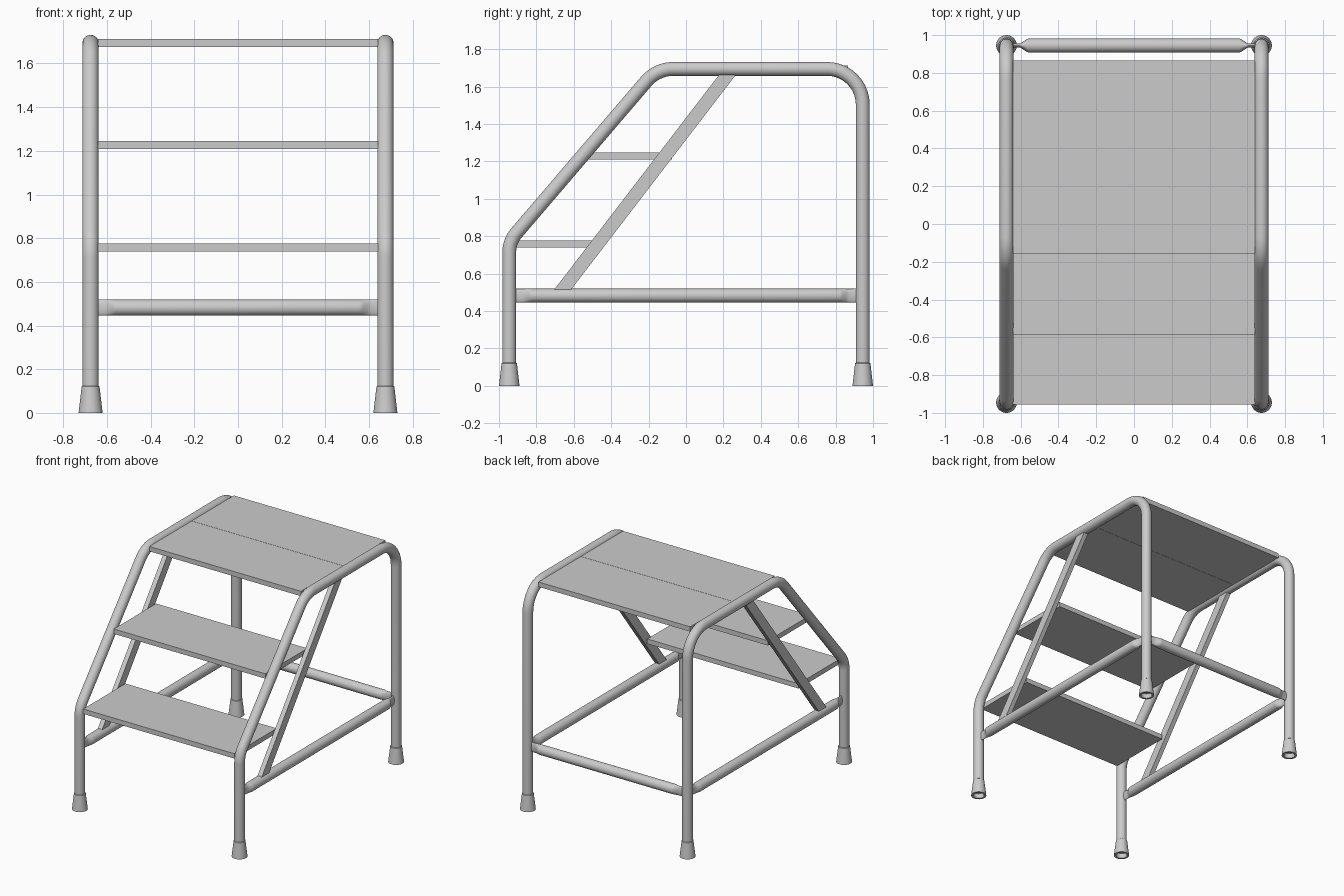
import bpy, bmesh, math
from mathutils import Vector

if "Cube" in bpy.data.objects:
    bpy.data.objects.remove(bpy.data.objects["Cube"])

SIDE_X, LEG_Y, R = 0.675, 0.945, 0.037
N = 32
X = Vector((1, 0, 0))


def finish(name, bm, smooth=True):
    bmesh.ops.recalc_face_normals(bm, faces=bm.faces)
    me = bpy.data.meshes.new(name)
    bm.to_mesh(me)
    bm.free()
    ob = bpy.data.objects.new(name, me)
    bpy.context.collection.objects.link(ob)
    if smooth:
        bpy.ops.object.select_all(action='DESELECT')
        ob.select_set(True)
        bpy.context.view_layer.objects.active = ob
        bpy.ops.object.shade_smooth_by_angle(angle=math.radians(35))
    return ob


def loft(name, sections):
    """Skin oval sections: (centre, axis u, axis v, radius u, radius v)."""
    bm = bmesh.new()
    rings = []
    for c, u, v, ru, rv in sections:
        rings.append([bm.verts.new(c + u * ru * math.cos(2 * math.pi * i / N)
                                   + v * rv * math.sin(2 * math.pi * i / N))
                      for i in range(N)])
    for a, b in zip(rings, rings[1:]):
        for i in range(N):
            j = (i + 1) % N
            bm.faces.new((a[i], a[j], b[j], b[i]))
    bm.faces.new(rings[0])
    bm.faces.new(rings[-1])
    return finish(name, bm)


def fillet(points, radii, steps=10):
    """Round the inner corners of a path."""
    out = [points[0]]
    for p, c, q, r in zip(points, points[1:], points[2:], radii):
        d1, d2 = (p - c).normalized(), (q - c).normalized()
        half = d1.angle(d2) / 2
        centre = c + (d1 + d2).normalized() * r / math.sin(half)
        t = r / math.tan(half)
        a, b = c + d1 * t - centre, c + d2 * t - centre
        w = a.angle(b)
        for k in range(steps + 1):
            s = k / steps
            out.append(centre + (a * math.sin((1 - s) * w) + b * math.sin(s * w)) / math.sin(w))
    return out + [points[-1]]


def tube(name, path):
    secs = []
    for i, p in enumerate(path):
        t = (path[min(i + 1, len(path) - 1)] - path[max(i - 1, 0)]).normalized()
        if 0 < i < len(path) - 1:
            t = ((path[i + 1] - p).normalized() + (p - path[i - 1]).normalized()).normalized()
        secs.append((p, t.cross(X), X, R, R))
    return loft(name, secs)


def crimped_rail(name, a, b):
    """Round rail whose ends are pressed flat, keeping their height."""
    d = (b - a).normalized()
    u, v = d.cross(Vector((0, 0, 1))), Vector((0, 0, 1))
    half, mid = (b - a).length / 2, (a + b) / 2
    prof = [(0, .010), (.045, .010), (.055, .015), (.075, .029), (.085, .035), (.095, R)]
    prof = [(s - half, w) for s, w in prof] + [(half - s, w) for s, w in reversed(prof)]
    return loft(name, [(mid + d * s, u, v, w, R) for s, w in prof])


def prism(name, outline, x0, x1):
    """Extrude a y-z outline along x."""
    bm = bmesh.new()
    f = bm.faces.new([bm.verts.new((x0, y, z)) for y, z in outline])
    ext = bmesh.ops.extrude_face_region(bm, geom=[f])
    bmesh.ops.translate(bm, vec=(x1 - x0, 0, 0),
                        verts=[g for g in ext['geom'] if isinstance(g, bmesh.types.BMVert)])
    return finish(name, bm, False)


def foot(name, x, y):
    prof = [(.036, .124), (.041, .120), (.055, 0), (.040, 0), (.036, .035), (0, .035)]
    bm = bmesh.new()
    vs = [bm.verts.new((r, 0, z)) for r, z in prof]
    es = [bm.edges.new(e) for e in zip(vs, vs[1:])]
    bmesh.ops.spin(bm, geom=vs + es, cent=(0, 0, 0), axis=(0, 0, 1), angle=2 * math.pi, steps=N)
    bmesh.ops.remove_doubles(bm, verts=bm.verts, dist=1e-4)
    bmesh.ops.translate(bm, vec=(x, y, 0), verts=bm.verts)
    return finish(name, bm)


# Both sides: bent frame, lower rail, sloping strut and feet
for side, s in (("left", -1), ("right", 1)):
    x = s * SIDE_X
    pts = [Vector((x, y, z)) for y, z in
           ((-LEG_Y, .04), (-LEG_Y, .772), (-.156, 1.694), (LEG_Y, 1.694), (LEG_Y, .04))]
    tube(side + "_frame", fillet(pts, (.16, .19, .19)))
    crimped_rail(side + "_lower_rail", Vector((x, -.915, .482)), Vector((x, .915, .482)))
    prism(side + "_strut", [(-.723, .49), (-.633, .49), (.280, 1.68), (.190, 1.68)],
          x - .018, x + .018)
    foot(side + "_front_foot", x, -LEG_Y)
    foot(side + "_back_foot", x, LEG_Y)

# Back rail
crimped_rail("back_lower_rail", Vector((-.65, LEG_Y, .482)), Vector((.65, LEG_Y, .482)))

# Steps and the two platform boards
for name, y, top in (("lower_step", -.955, .776), ("middle_step", -.585, 1.246),
                     ("platform_front_board", -.155, 1.712),
                     ("platform_back_board", .356, 1.712)):
    prism(name, [(y, top - .037), (y + .509, top - .037), (y + .509, top), (y, top)], -.64, .64)
